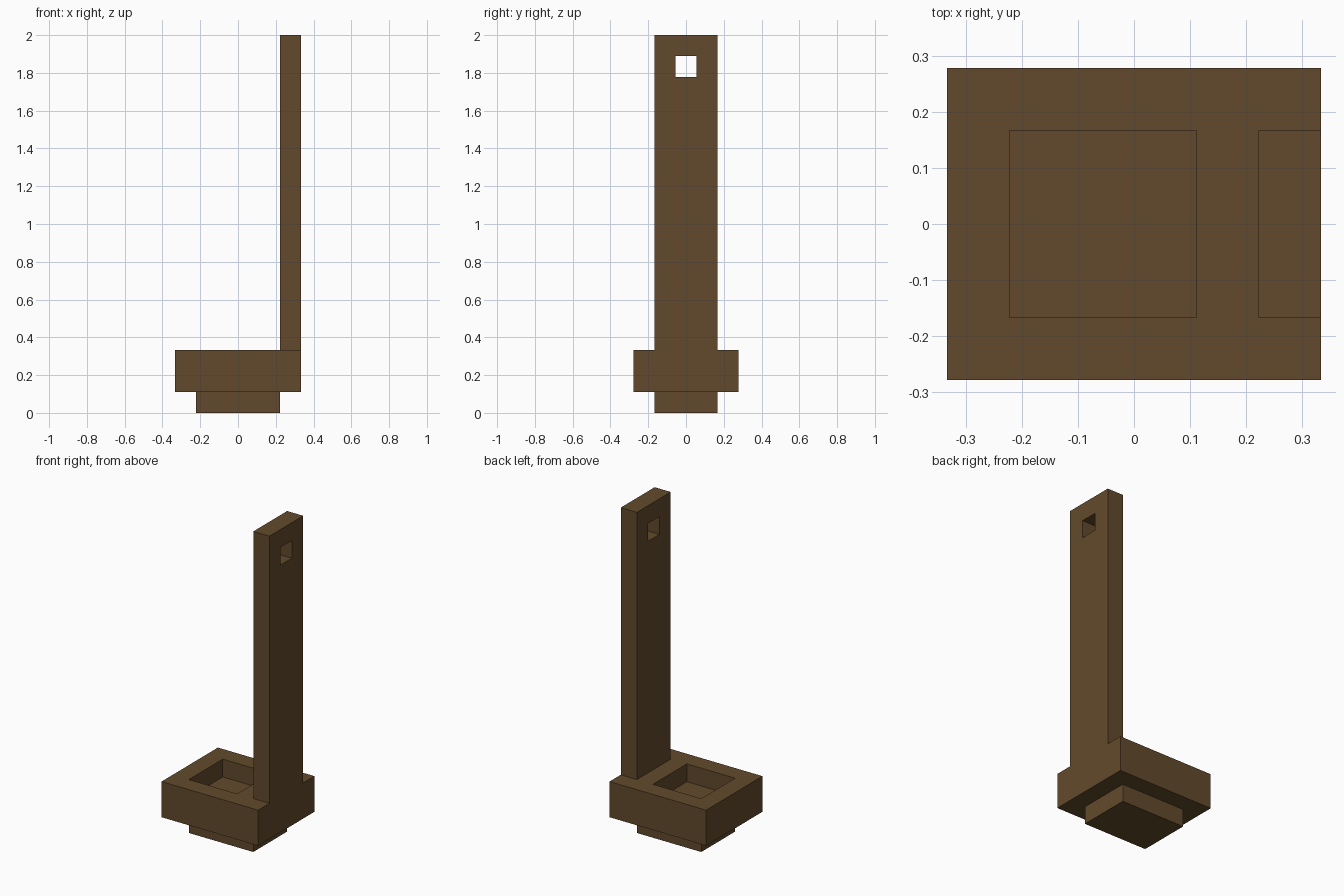
import bpy
import bmesh
from mathutils import Vector

if "Cube" in bpy.data.objects:
    bpy.data.objects.remove(bpy.data.objects["Cube"], do_unlink=True)

U = 1 / 9  # design unit: the model is 18 units tall

wood = bpy.data.materials.new("dark brown wood")
wood.use_nodes = True
brown = (0.122, 0.0685, 0.025, 1)
wood.diffuse_color = brown
wood.node_tree.nodes["Principled BSDF"].inputs["Base Color"].default_value = brown


def box(name, low, high):
    """Box between two corners given in design units."""
    low, high = Vector(low) * U, Vector(high) * U
    bm = bmesh.new()
    bmesh.ops.create_cube(bm, size=1)
    bmesh.ops.scale(bm, vec=high - low, verts=bm.verts)
    bmesh.ops.translate(bm, vec=(low + high) / 2, verts=bm.verts)
    mesh = bpy.data.meshes.new(name)
    bm.to_mesh(mesh)
    bm.free()
    mesh.materials.append(wood)
    obj = bpy.data.objects.new(name, mesh)
    bpy.context.collection.objects.link(obj)
    return obj


def cut(target, low, high):
    """Remove a box-shaped volume from the target."""
    cutter = box("cutter", low, high)
    cutter.hide_render = True
    mod = target.modifiers.new("cut", "BOOLEAN")
    mod.operation = "DIFFERENCE"
    mod.solver = "EXACT"
    mod.object = cutter
    bpy.context.view_layer.objects.active = target
    bpy.ops.object.modifier_apply(modifier=mod.name)
    bpy.data.objects.remove(cutter, do_unlink=True)


# Foot below the bowl
box("foot", (-2, -1.5, 0), (2, 1.5, 1))

# Square bowl with a shallow recess set away from the handle
bowl = box("bowl", (-3, -2.5, 1), (3, 2.5, 3))
cut(bowl, (-2, -1.5, 2), (1, 1.5, 4))

# Upright handle with a square hanging hole
handle = box("handle", (2, -1.5, 3), (3, 1.5, 18))
cut(handle, (1, -0.5, 16), (4, 0.5, 17))
